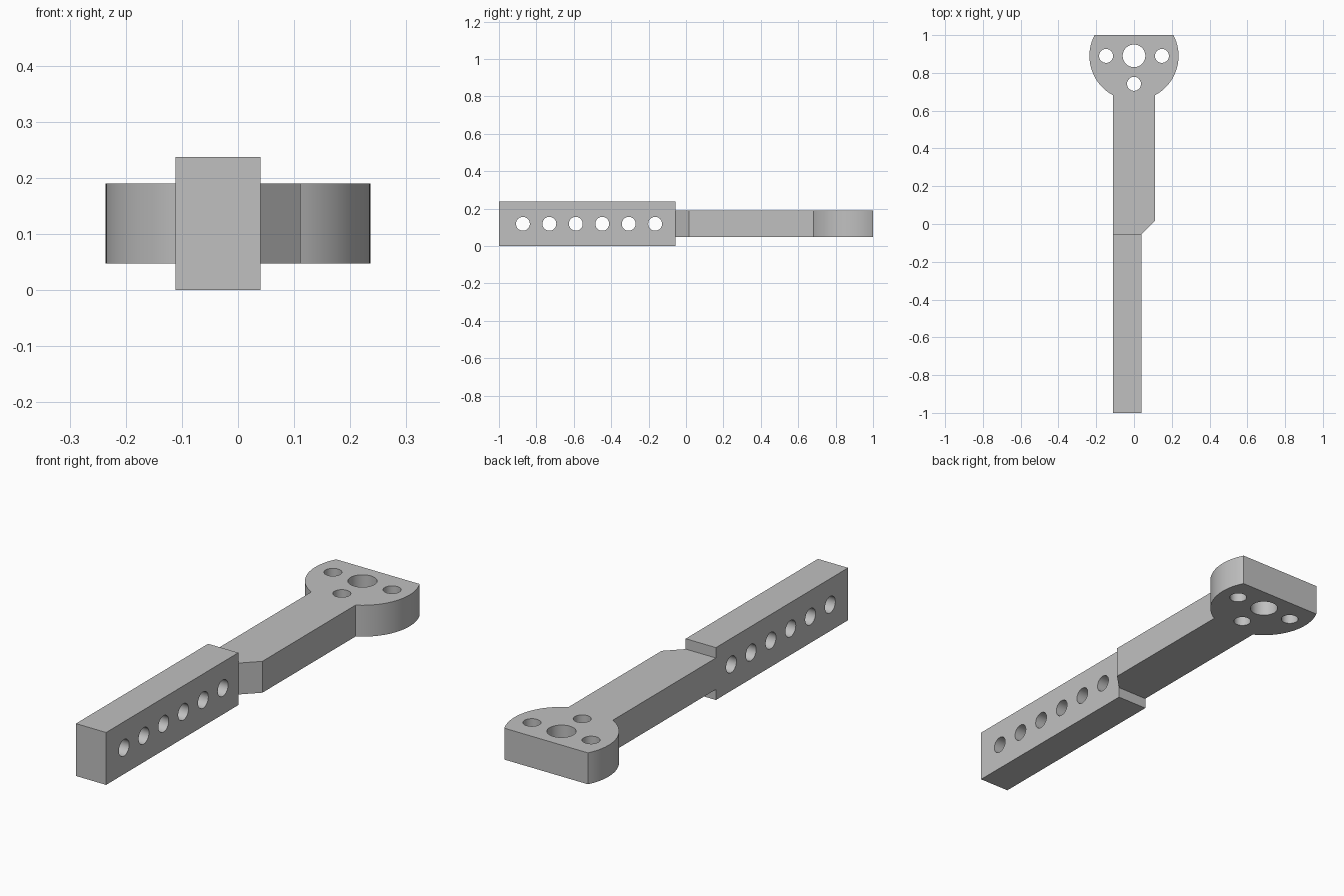
import bpy
import bmesh
from math import cos, sin, radians, asin, pi
from mathutils import Matrix, Vector

cube = bpy.data.objects.get("Cube")
if cube:
    bpy.data.objects.remove(cube, do_unlink=True)

grey = bpy.data.materials.new("light grey")
grey.use_nodes = True
grey.diffuse_color = (0.53, 0.53, 0.53, 1)
grey.node_tree.nodes["Principled BSDF"].inputs["Base Color"].default_value = grey.diffuse_color


def add_object(name, bm):
    bmesh.ops.recalc_face_normals(bm, faces=bm.faces)
    mesh = bpy.data.meshes.new(name)
    bm.to_mesh(mesh)
    bm.free()
    mesh.materials.append(grey)
    obj = bpy.data.objects.new(name, mesh)
    bpy.context.collection.objects.link(obj)
    return obj


def extrude_profile(name, points, z0, z1):
    bm = bmesh.new()
    face = bm.faces.new([bm.verts.new((x, y, z0)) for x, y in points])
    top = bmesh.ops.extrude_face_region(bm, geom=[face])["geom"]
    verts = [v for v in top if isinstance(v, bmesh.types.BMVert)]
    bmesh.ops.translate(bm, verts=verts, vec=(0, 0, z1 - z0))
    return add_object(name, bm)


def drill(target, holes, rotation):
    """Cut round holes, given as (centre, radius), through the target."""
    bm = bmesh.new()
    for centre, radius in holes:
        bmesh.ops.create_cone(bm, cap_ends=True, segments=48, radius1=radius, radius2=radius,
                              depth=0.6, matrix=Matrix.Translation(centre) @ rotation)
    cutter = add_object("hole_cutter", bm)
    cutter.hide_render = True
    mod = target.modifiers.new("holes", "BOOLEAN")
    mod.operation = "DIFFERENCE"
    mod.solver = "EXACT"
    mod.object = cutter
    bpy.ops.object.select_all(action="DESELECT")
    target.select_set(True)
    bpy.context.view_layer.objects.active = target
    bpy.ops.object.modifier_apply(modifier=mod.name)
    bpy.data.objects.remove(cutter, do_unlink=True)
    bpy.ops.object.shade_smooth_by_angle(angle=radians(30))


left, grip_right, arm_right = -0.111, 0.04, 0.111
joint_y, head_y, head_r = -0.055, 0.89, 0.236

# Arm with a chamfered shoulder, running into a round head with a flat end
flat = asin((1 - head_y) / head_r)
neck = asin(arm_right / head_r) - pi / 2
right_arc = [neck + (flat - neck) * i / 28 for i in range(29)]
arc = [(head_r * cos(a), head_y + head_r * sin(a)) for a in right_arc]
outline = [(left, joint_y), (grip_right, joint_y), (arm_right, 0.016)]
outline += arc + [(-x, y) for x, y in reversed(arc)]
arm = extrude_profile("arm_and_head", outline, 0.048, 0.19)

# Large centre hole and three small holes around it
spacing = 0.148
holes = [(Vector((0, head_y, 0.12)), 0.06)]
holes += [(Vector((dx, head_y + dy, 0.12)), 0.037)
          for dx, dy in ((-spacing, 0), (spacing, 0), (0, -spacing))]
drill(arm, holes, Matrix.Identity(4))

# Taller square grip with a row of cross holes
grip = extrude_profile("grip_bar", [(left, -1), (grip_right, -1),
                                    (grip_right, joint_y), (left, joint_y)], 0, 0.237)
row = [(Vector((-0.035, -0.872 + 0.1414 * i, 0.119)), 0.037) for i in range(6)]
drill(grip, row, Matrix.Rotation(pi / 2, 4, "Y"))
